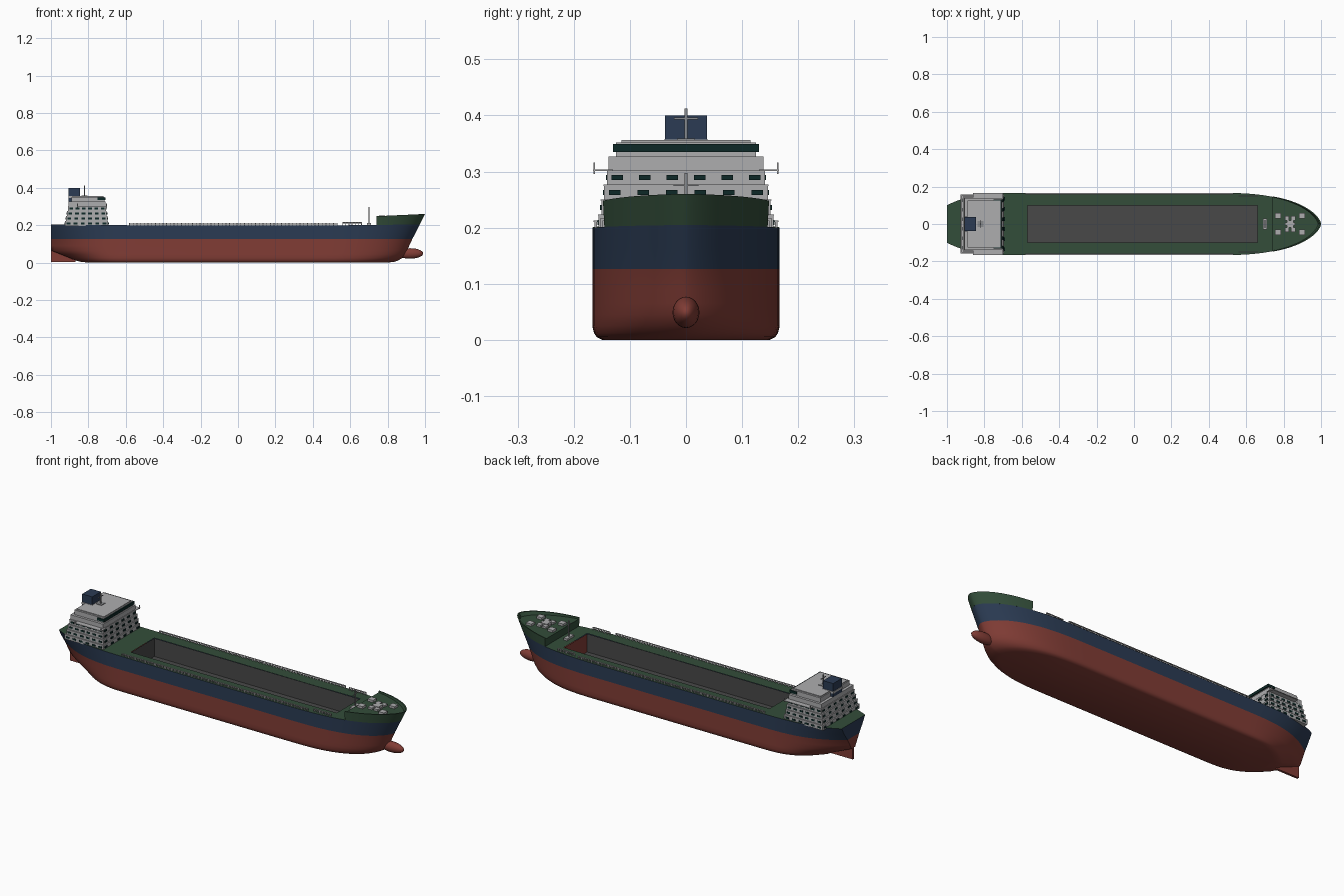
import bpy, bmesh, math

if "Cube" in bpy.data.objects:
    bpy.data.objects.remove(bpy.data.objects["Cube"])

def material(name, rgb):
    m = bpy.data.materials.new(name)
    m.diffuse_color = (*rgb, 1)
    m.use_nodes = True
    m.node_tree.nodes["Principled BSDF"].inputs["Base Color"].default_value = m.diffuse_color
    return m

RED = material("red antifouling", (0.22, 0.046, 0.036))
NAVY = material("navy paint", (0.024, 0.044, 0.087))
GREEN = material("deck green", (0.033, 0.075, 0.042))
GREY = material("light grey", (0.42, 0.42, 0.43))
DARK = material("hold grey", (0.066, 0.066, 0.066))
GLASS = material("dark glass", (0.004, 0.022, 0.020))
STEEL = material("rail steel", (0.25, 0.26, 0.27))

def finish(name, bm, mats, smooth=False):
    me = bpy.data.meshes.new(name)
    bm.to_mesh(me)
    bm.free()
    ob = bpy.data.objects.new(name, me)
    bpy.context.collection.objects.link(ob)
    for m in mats:
        me.materials.append(m)
    if smooth:
        bpy.ops.object.select_all(action='DESELECT')
        ob.select_set(True)
        bpy.context.view_layer.objects.active = ob
        bpy.ops.object.shade_smooth_by_angle(angle=math.radians(35))
    return ob

def boxes(name, mat, items):
    """Each item: x0, x1, y0, y1, z0, z1."""
    bm = bmesh.new()
    for x0, x1, y0, y1, z0, z1 in items:
        v = [bm.verts.new((x, y, z)) for z in (z0, z1)
             for x, y in ((x0, y0), (x1, y0), (x1, y1), (x0, y1))]
        for f in ((3, 2, 1, 0), (4, 5, 6, 7), (0, 1, 5, 4),
                  (1, 2, 6, 5), (2, 3, 7, 6), (3, 0, 4, 7)):
            bm.faces.new([v[i] for i in f])
    bmesh.ops.recalc_face_normals(bm, faces=bm.faces)
    return finish(name, bm, [mat])

def both_sides(items):
    return items + [(a, b, -d, -c, e, f) for a, b, c, d, e, f in items]

def interp(table, z):
    for (z0, a), (z1, b) in zip(table, table[1:]):
        if z <= z1:
            return a + (b - a) * max(0, z - z0) / (z1 - z0)
    return table[-1][1]

# Hull form: stem, stern and bilge curves by height
STEM = [(0, .80), (.005, .84), (.02, .875), (.05, .90), (.09, .915), (.126, .932), (.204, .972), (.26, 1.0)]
STERN = [(0, -.80), (.005, -.845), (.012, -.87), (.025, -.90), (.045, -.95), (.065, -1.0)]
STERN_W = [(0, .05), (.025, .03), (.065, .015), (.126, .05), (.165, .077), (.204, .10)]
STERN_P = [(0, 3.2), (.065, 2.8), (.126, 3.0), (.204, 3.5)]
BEAM = [(0, .149), (.005, .159), (.012, .164), (.025, .167)]

def width(x, z):
    b, xb, xs, ws = interp(BEAM, z), interp(STEM, z), interp(STERN, z), interp(STERN_W, z)
    if x > .4:
        t = min(1, (x - .4) / (xb - .4))
        return b * max(0, 1 - t ** 3.1) ** .62
    if x < -.55:
        return b - (b - ws) * min(1, (x + .55) / (xs + .55)) ** interp(STERN_P, z)
    return b

def deck_z(x):
    return .197 + .008 * x * x

def loft(name, halves, mats, cap, rule=None, smooth=False):
    """Skin mirrored half sections; cap lists the first-section strips to close."""
    bm = bmesh.new()
    rows = []
    for h in halves:
        full = h + [(x, -y, z) for x, y, z in reversed(h)]
        rows.append([bm.verts.new(p) for p in full])
    m = len(rows[0])
    for a, b in zip(rows, rows[1:]):
        for j in range(m - 1):
            bm.faces.new((a[j], a[j + 1], b[j + 1], b[j]))
    for j in cap:
        r = rows[0]
        bm.faces.new((r[j], r[m - 1 - j], r[m - 2 - j], r[j + 1]))
    bmesh.ops.remove_doubles(bm, verts=bm.verts, dist=1e-5)
    bmesh.ops.recalc_face_normals(bm, faces=bm.faces)
    if rule:
        for f in bm.faces:
            f.material_index = rule(f.calc_center_median())
    return finish(name, bm, mats, smooth)

# Hull, red below the waterline and navy above
LEVELS = [.204, .165, .126, .09, .065, .045, .025, .012, .005, 0]
N = 24
def hull_point(k, z):
    if k <= N:
        s = (1 - k / N)
        x = -.55 + (interp(STERN, z) + .55) * s
    else:
        s = 1 - (1 - (k - N - 1) / N) ** 2.2
        x = .4 + (interp(STEM, z) - .4) * s
    return (x, width(x, z), deck_z(x) if z == .204 else z)
stations = [[hull_point(k, z) for z in LEVELS] for k in range(2 * N + 2)]
loft("hull", stations, [RED, NAVY], range(len(LEVELS) - 1), lambda c: int(c.z > .126), True)

# Main deck around the open hold
HX0, HX1, HY, HZ = -.57, .66, .10, .10
xs = sorted([s[0][0] for s in stations] + [HX0, HX1])
bm = bmesh.new()
def quad(*pts):
    return bm.faces.new([bm.verts.new(p) for p in pts])
for a, b in zip(xs, xs[1:]):
    wa, wb, za, zb = width(a, .204), width(b, .204), deck_z(a), deck_z(b)
    if HX0 - 1e-6 <= a and b <= HX1 + 1e-6:
        quad((a, HY, za), (b, HY, zb), (b, wb, zb), (a, wa, za))
        quad((a, -wa, za), (b, -wb, zb), (b, -HY, zb), (a, -HY, za))
    elif wb > 1e-4:
        quad((a, -wa, za), (b, -wb, zb), (b, wb, zb), (a, wa, za))
    else:
        quad((a, -wa, za), (b, 0, zb), (a, wa, za))
finish("main_deck", bm, [GREEN])

# Hold lining: grey floor and walls, red forward bulkhead
bm = bmesh.new()
T = .198
quad((HX0, -HY, HZ), (HX1, -HY, HZ), (HX1, HY, HZ), (HX0, HY, HZ))
quad((HX0, HY, HZ), (HX1, HY, HZ), (HX1, HY, T), (HX0, HY, T))
quad((HX1, -HY, HZ), (HX0, -HY, HZ), (HX0, -HY, T), (HX1, -HY, T))
quad((HX0, -HY, HZ), (HX0, HY, HZ), (HX0, HY, T), (HX0, -HY, T))
quad((HX1, HY, HZ), (HX1, -HY, HZ), (HX1, -HY, T), (HX1, HY, T)).material_index = 1
finish("cargo_hold", bm, [DARK, RED])

# Raised forecastle with bulwark
def fo_section(k):
    s = 1 - (1 - k / N) ** 2.2
    out = []
    for z, inset in ((.204, 0), (.24, 0), (.248 + .012 * s, 0), (.248 + .012 * s, .005), (.24, .005)):
        x = .74 + (interp(STEM, z) - .74) * s
        y = max(0, width(x, z) - inset)
        out.append((x - inset * s, y, deck_z(x) if z == .204 else z))
    return out
loft("forecastle", [fo_section(k) for k in range(N + 1)], [GREEN], [0], None, True)

# Bulbous bow
bm = bmesh.new()
bmesh.ops.create_uvsphere(bm, u_segments=24, v_segments=14, radius=1)
for v in bm.verts:
    v.co = (.92 + v.co.z * .07, v.co.y * .024, .049 + v.co.x * .028)
bmesh.ops.recalc_face_normals(bm, faces=bm.faces)
finish("bulbous_bow", bm, [RED], True)

# Rudder
boxes("rudder", RED, [(-1, -.87, -.006, .006, .004, .068)])

# Deck railings: posts under a flat top rail
rails = []
def railing(x0, x1, y, z0, z1, n):
    for k in range(n + 1):
        x = x0 + (x1 - x0) * k / n
        rails.append((x - .002, x + .002, y - .002, y + .002, z0, z1))
    rails.append((x0, x1, y - .0035, y + .0035, z1 - .003, z1))
    rails.append((x0, x1, y - .0015, y + .0015, (z0 + z1) / 2 - .001, (z0 + z1) / 2 + .001))
railing(-.58, .53, .161, .196, .213, 56)
railing(.56, .66, .150, .198, .216, 6)
boxes("deck_railings", GREY, both_sides(rails))

# Accommodation block: four stepped tiers with thin ledges and windows
tiers, ledges, panes = [], [], []
for i in range(4):
    z0 = .197 + .0265 * i
    z1, hw = z0 + .0265, .156 - .005 * i
    xa, xf = -.926 + .006 * i, -.695 - .004 * i
    tiers.append((xa, xf, -hw, hw, z0, z1))
    ledges.append((xa - .001, xf + .001, -hw - .001, hw + .001, z1 - .002, z1))
    zc, w, h = z0 + .0125, .010, .0045
    for k in range(6):
        y = (k - 2.5) * .048 * hw / .138
        panes.append((xf - .001, xf + .004, y - w, y + w, zc - h, zc + h))
        panes.append((xa - .002, xa + .001, y - w, y + w, zc - h, zc + h))
        x = xa + (xf - xa) * (k + .5) / 6
        panes += both_sides([(x - w, x + w, hw - .001, hw + .002, zc - h, zc + h)])
boxes("accommodation_tiers", GREY, tiers)
boxes("tier_ledges", GREY, ledges)
boxes("cabin_windows", GLASS, panes)

# Bridge with glass front and roof
boxes("bridge_base", GREY, [(-.905, -.709, -.138, .138, .303, .327)])
boxes("bridge_house", GREY, [(-.89, -.715, -.125, .125, .327, .352), (-.885, -.72, -.115, .115, .352, .356)])
boxes("bridge_glass", GLASS, [(-.716, -.709, -.13, .13, .335, .349)]
      + both_sides([(-.75, -.709, .124, .13, .335, .349)]))

# Bridge wings
boxes("bridge_wings", GREY, both_sides([
    (-.86, -.70, .13, .166, .301, .304), (-.705, -.701, .162, .165, .296, .316),
    (-.86, -.856, .162, .165, .296, .316)]))

# Funnel with grey band
boxes("funnel", NAVY, [(-.905, -.845, -.037, .037, .32, .40)])
boxes("funnel_band", GREY, [(-.907, -.843, -.039, .039, .346, .357)])

# Masts
boxes("radar_mast", STEEL, [(-.823, -.817, -.003, .003, .355, .412), (-.822, -.818, -.021, .021, .393, .396),
                            (-.836, -.804, -.016, .016, .355, .359)])
boxes("fore_mast", STEEL, [(.697, .703, -.003, .003, .2, .297), (.698, .702, -.022, .022, .274, .277)])

# Mooring gear on the foredeck
gear = [(.69, .71, -.03, .03, .2, .212), (.817, .853, -.02, .02, .24, .253),
        (.808, .862, -.008, .008, .24, .25)]
gear += both_sides([(x - .016, x + .016, .029, .06, .24, .252) for x in (.77, .898)])
gear += both_sides([(x - .012, x + .012, .018, .043, .24, .25) for x in (.818, .852)])
boxes("mooring_gear", GREY, gear)
